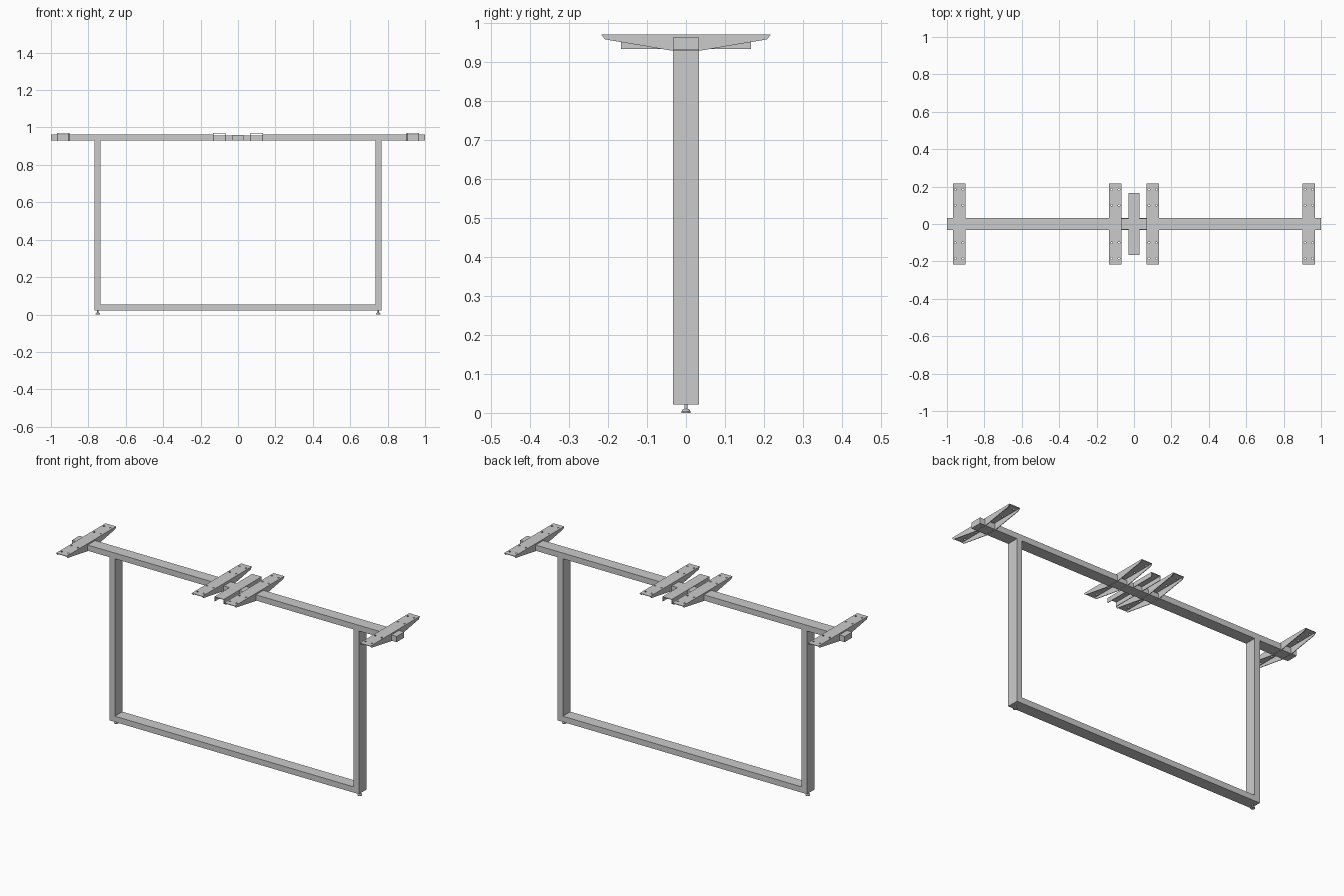
import bpy, bmesh
from mathutils import Matrix

if "Cube" in bpy.data.objects:
    bpy.data.objects.remove(bpy.data.objects["Cube"])

def finish(name, bm):
    bmesh.ops.recalc_face_normals(bm, faces=bm.faces)
    me = bpy.data.meshes.new(name)
    bm.to_mesh(me)
    bm.free()
    ob = bpy.data.objects.new(name, me)
    bpy.context.collection.objects.link(ob)
    return ob

def box(name, x0, x1, y0, y1, z0, z1):
    bm = bmesh.new()
    bmesh.ops.create_cube(bm, size=1, matrix=Matrix.Translation(
        ((x0 + x1) / 2, (y0 + y1) / 2, (z0 + z1) / 2))
        @ Matrix.Diagonal((x1 - x0, y1 - y0, z1 - z0, 1)))
    return finish(name, bm)

def side_plate(name, x, t, profile):
    """Extrude a (y, z) profile along x."""
    bm = bmesh.new()
    f = bm.faces.new([bm.verts.new((x, y, z)) for y, z in profile])
    r = bmesh.ops.extrude_face_region(bm, geom=[f])
    bmesh.ops.translate(bm, vec=(t, 0, 0),
                        verts=[v for v in r['geom'] if isinstance(v, bmesh.types.BMVert)])
    return finish(name, bm)

def add_cone(bm, x, y, z0, z1, r0, r1, n=24):
    bmesh.ops.create_cone(bm, cap_ends=True, segments=n, radius1=r0, radius2=r1,
                          depth=z1 - z0, matrix=Matrix.Translation((x, y, (z0 + z1) / 2)))

W = 0.033   # half depth of the tubes
T = 0.003   # sheet thickness

# Frame: two top rail halves, slimmer joining sleeve, bottom rail
for s, side in ((-1, "left"), (1, "right")):
    a, b = sorted((s * 0.13, s * 1.0))
    box(f"top_rail_{side}", a, b, -W, W, 0.930, 0.962)
    box(f"leg_{side}", s * 0.751 - 0.016, s * 0.751 + 0.016, -W, W, 0.022, 0.930)

    # Levelling foot
    bm = bmesh.new()
    add_cone(bm, s * 0.75, 0, 0, 0.004, 0.012, 0.012)
    add_cone(bm, s * 0.75, 0, 0.004, 0.010, 0.012, 0.007)
    add_cone(bm, s * 0.75, 0, 0.010, 0.023, 0.004, 0.004)
    finish(f"levelling_foot_{side}", bm)
box("top_rail_sleeve", -0.13, 0.13, -0.030, 0.030, 0.931, 0.957)
box("bottom_rail", -0.735, 0.735, -W, W, 0.022, 0.054)

# Support brackets: folded channels with tapered flanges and screw holes
half = [(0.216, 0.967), (0.207, 0.957), (0.035, 0.928)]
profile = half + [(-y, z) for y, z in reversed(half)]
for i, cx in enumerate((-0.935, -0.1, 0.1, 0.935)):
    plate = box(f"bracket_plate_{i}", cx - W, cx + W, -0.217, 0.217, 0.967, 0.970)
    for j, x in enumerate((cx - W, cx + W - T)):
        side_plate(f"bracket_flange_{i}_{j}", x, T, profile)
    bm = bmesh.new()
    for dx in (-0.02, 0.02):
        for y in (-0.185, -0.1, 0.1, 0.185):
            add_cone(bm, cx + dx, y, 0.96, 0.98, 0.005, 0.005, 16)
    cutter = finish(f"hole_cutter_{i}", bm)
    cutter.hide_render = True
    cutter.hide_set(True)
    m = plate.modifiers.new("holes", 'BOOLEAN')
    m.object = cutter
    m.operation = 'DIFFERENCE'
    m.solver = 'EXACT'

# Centre cross channel, open below
C = 0.029
box("centre_channel_top", -C, C, -0.166, 0.166, 0.956, 0.959)
for s in (-1, 1):
    a, b = sorted((s * C, s * (C - T)))
    box("centre_channel_side_" + ("left" if s < 0 else "right"), a, b, -0.166, 0.166, 0.933, 0.956)
